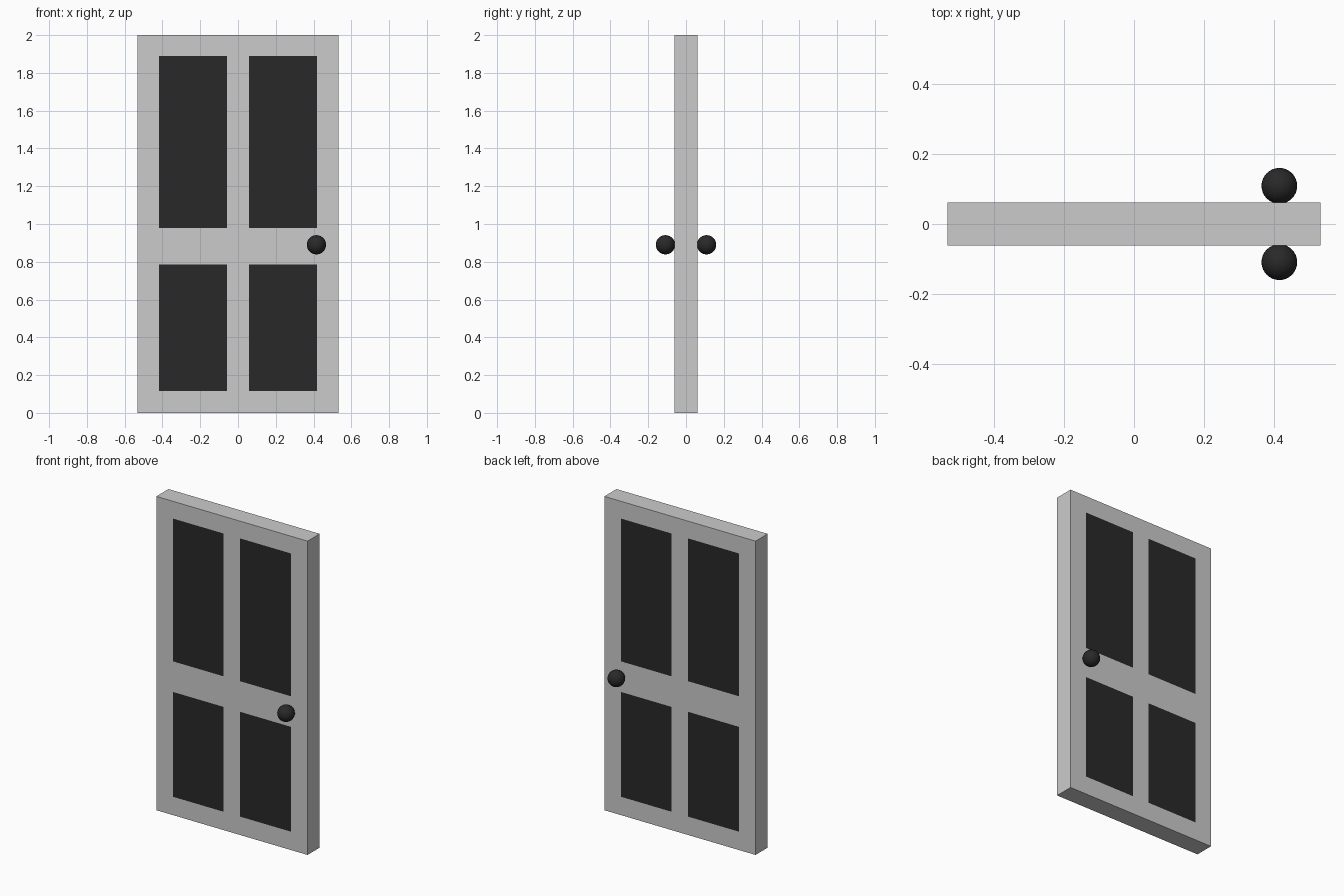
import bpy, bmesh

if "Cube" in bpy.data.objects:
    bpy.data.objects.remove(bpy.data.objects["Cube"])

W, H, D = 0.533, 2.0, 0.061          # half width, height, half thickness
XS = [-W, -0.417, -0.058, 0.058, 0.417, W]
ZS = [0, 0.117, 0.785, 0.98, 1.89, H]
PANELS = {(i, j) for i in (1, 3) for j in (1, 3)}

black = bpy.data.materials.new("black")
black.diffuse_color = (0.022, 0.022, 0.022, 1)
black.use_nodes = True
black.node_tree.nodes["Principled BSDF"].inputs["Base Color"].default_value = black.diffuse_color


def add_object(name, bm, mat=None):
    bmesh.ops.remove_doubles(bm, verts=bm.verts, dist=1e-5)
    mesh = bpy.data.meshes.new(name)
    bm.to_mesh(mesh)
    bm.free()
    if mat:
        mesh.materials.append(mat)
    obj = bpy.data.objects.new(name, mesh)
    bpy.context.collection.objects.link(obj)
    return obj


def quad(bm, pts):
    bm.faces.new([bm.verts.new(p) for p in pts])


def cell(bm, i, j, side):
    # one grid cell on the front (side -1) or back (side 1) face
    x0, x1, z0, z1 = XS[i], XS[i + 1], ZS[j], ZS[j + 1]
    pts = [(x0, side * D, z0), (x1, side * D, z0), (x1, side * D, z1), (x0, side * D, z1)]
    quad(bm, pts if side < 0 else pts[::-1])


# Door slab: both faces leave openings that the flush panels fill
bm = bmesh.new()
for side in (-1, 1):
    for i in range(5):
        for j in range(5):
            if (i, j) not in PANELS:
                cell(bm, i, j, side)
# Rim: top, bottom and both sides
for k in range(5):
    x0, x1, z0, z1 = XS[k], XS[k + 1], ZS[k], ZS[k + 1]
    quad(bm, [(x0, -D, H), (x1, -D, H), (x1, D, H), (x0, D, H)])
    quad(bm, [(x0, D, 0), (x1, D, 0), (x1, -D, 0), (x0, -D, 0)])
    quad(bm, [(W, -D, z0), (W, D, z0), (W, D, z1), (W, -D, z1)])
    quad(bm, [(-W, D, z0), (-W, -D, z0), (-W, -D, z1), (-W, D, z1)])
add_object("door_slab", bm)

# Four dark panels and a round knob on each side
for side, label in ((-1, "front"), (1, "back")):
    bm = bmesh.new()
    for i, j in sorted(PANELS):
        cell(bm, i, j, side)
    add_object(label + "_panels", bm, black)

    bpy.ops.mesh.primitive_uv_sphere_add(segments=32, ring_count=16, radius=0.051,
                                         location=(0.415, side * 0.109, 0.89))
    knob = bpy.context.object
    knob.name = label + "_knob"
    knob.data.materials.append(black)
    bpy.ops.object.shade_smooth()
